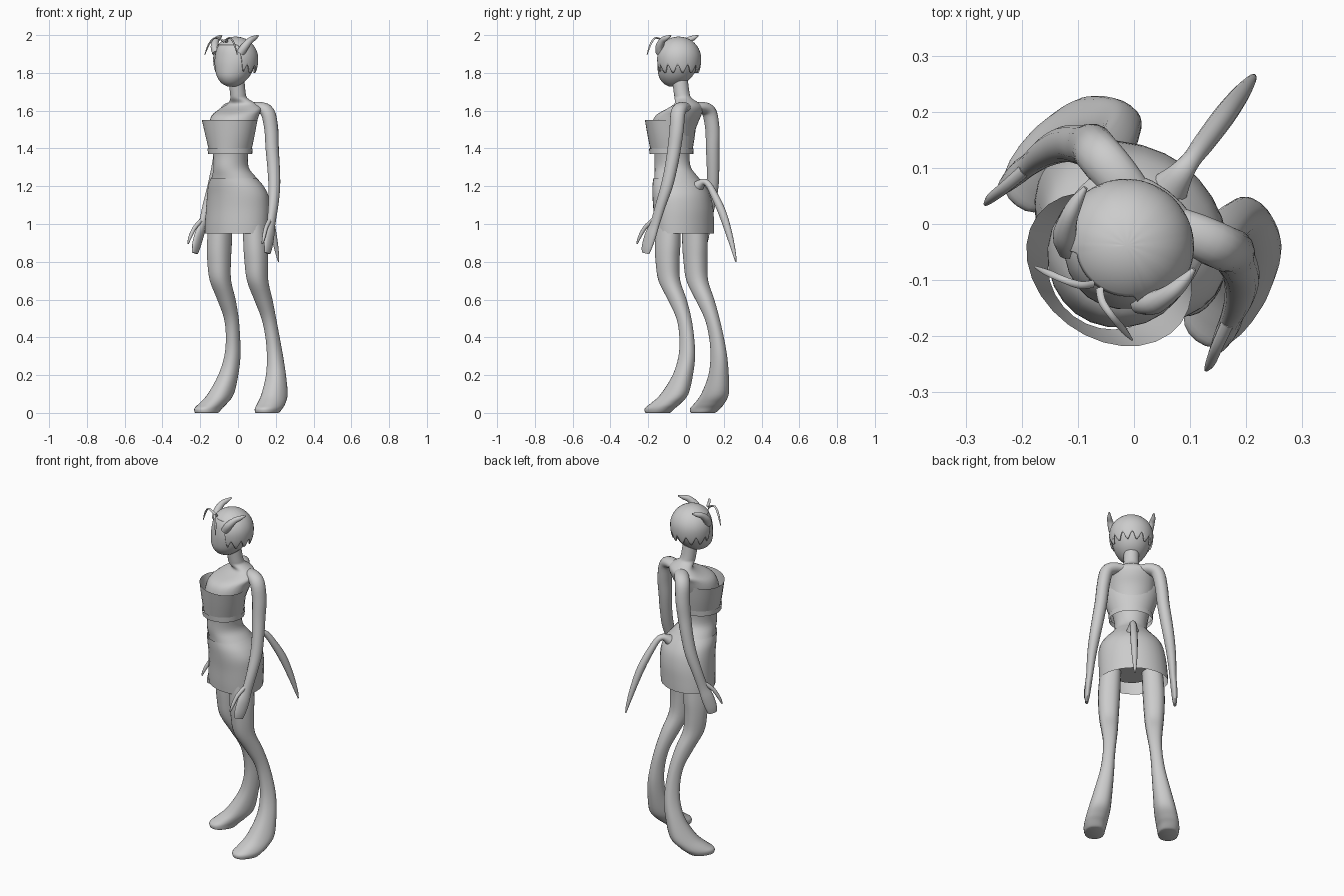
import bpy, bmesh, math
from mathutils import Vector

# Figure is built facing -y, then every part is turned to the model's stance
TURN = math.radians(-36.9)
SHIFT = (0.0104, -0.0078, 0)

grey = bpy.data.materials.new("plain grey")
grey.diffuse_color = (0.6, 0.6, 0.6, 1)


def make(name, verts, faces, mirror=False):
    me = bpy.data.meshes.new(name)
    me.from_pydata(verts, [], faces)
    bm = bmesh.new()
    bm.from_mesh(me)
    bmesh.ops.remove_doubles(bm, verts=bm.verts, dist=1e-5)
    bmesh.ops.recalc_face_normals(bm, faces=bm.faces)
    bm.to_mesh(me)
    bm.free()
    me.materials.append(grey)
    ob = bpy.data.objects.new(name, me)
    bpy.context.collection.objects.link(ob)
    if mirror:
        ob.modifiers.new("Mirror", 'MIRROR')
    ob.rotation_euler = (0, 0, TURN)
    ob.location = SHIFT
    bpy.context.view_layer.objects.active = ob
    bpy.ops.object.select_all(action='DESELECT')
    ob.select_set(True)
    bpy.ops.object.shade_smooth_by_angle(angle=math.radians(50))
    return ob


def smooth(keys, sub):
    """Catmull-Rom interpolation of key tuples."""
    out = []
    n = len(keys)
    for i in range(n - 1):
        p = [keys[max(0, min(n - 1, i + k))] for k in (-1, 0, 1, 2)]
        for s in range(sub):
            t = s / sub
            out.append([0.5 * (2 * b + (c - a) * t + (2 * a - 5 * b + 4 * c - d) * t * t
                               + (3 * b - a - 3 * c + d) * t ** 3)
                        for a, b, c, d in zip(*p)])
    out.append(list(keys[-1]))
    return out


def loft(name, keys, ref=None, sides=24, sub=4, caps=True, mirror=False, power=1.0):
    """Skin rings (x, y, z, a, b); flat rings, or swept rings when ref is given."""
    rings = smooth(keys, sub)
    verts, faces = [], []
    for i, (x, y, z, a, b) in enumerate(rings):
        ax, ay = Vector((1, 0, 0)), Vector((0, 1, 0))
        if ref:
            t = (Vector(rings[min(i + 1, len(rings) - 1)][:3]) - Vector(rings[max(i - 1, 0)][:3])).normalized()
            r = Vector(ref)
            ax = (r - t * r.dot(t)).normalized()
            ay = t.cross(ax)
        for k in range(sides):
            c, s = math.cos(2 * math.pi * k / sides), math.sin(2 * math.pi * k / sides)
            c, s = (math.copysign(abs(w) ** power, w) for w in (c, s))
            verts.append(Vector((x, y, z)) + ax * (a * c) + ay * (b * s))
    for i in range(len(rings) - 1):
        for k in range(sides):
            j, m = i * sides, (k + 1) % sides
            faces.append((j + k, j + m, j + sides + m, j + sides + k))
    if caps:
        faces.append(tuple(range(sides)))
        faces.append(tuple(range((len(rings) - 1) * sides, len(rings) * sides)))
    return make(name, verts, faces, mirror)


# Torso and neck: (y, z, half width, half depth)
loft("torso", [(0, y, z, a, b) for y, z, a, b in [
    (-.02, 1.0, .11, .10), (-.018, 1.1, .165, .13), (-.035, 1.2, .148, .127),
    (-.055, 1.25, .118, .114), (-.078, 1.3, .09, .1), (-.083, 1.37, .093, .095),
    (-.082, 1.45, .112, .108), (-.068, 1.52, .128, .116), (-.04, 1.575, .13, .115),
    (.008, 1.612, .125, .076), (.018, 1.637, .085, .056), (-.008, 1.665, .047, .046),
    (-.018, 1.69, .042, .042), (-.03, 1.76, .042, .042)]])

# Head with a narrow chin
loft("head", [(0, y, z, a, b) for y, z, a, b in [
    (-.07, 1.727, .02, .025), (-.07, 1.745, .053, .058), (-.06, 1.78, .084, .09),
    (-.047, 1.83, .104, .107), (-.04, 1.88, .11, .11), (-.04, 1.93, .098, .098),
    (-.04, 1.965, .068, .07), (-.04, 1.982, .02, .02)]])

# Strapless top with a flared open rim, and its lower band
loft("strapless_top", [(0, y, z, a, b) for y, z, a, b in [
    (-.086, 1.39, .114, .11), (-.088, 1.47, .138, .118), (-.091, 1.55, .16, .123)]],
    caps=False, sides=28)
loft("top_band", [(0, -.087, 1.37, .119, .114), (0, -.087, 1.4, .121, .117)], caps=False, sub=1, sides=28)

# Short open skirt, wide at the hips
loft("skirt", [(x, y, z, a, b) for x, y, z, a, b in [
    (0, -.054, 1.24, .13, .122), (0, -.036, 1.2, .158, .136), (0, -.02, 1.15, .176, .146),
    (-.005, -.012, 1.08, .184, .149), (-.01, -.012, 1.0, .187, .148), (-.013, -.012, .95, .187, .146)]],
    caps=False, sides=28, power=1.06)

# Legs bent back at the knee and running into the feet
loft("leg", [
    (.11, -.02, 1.06, .056, .064), (.12, -.021, .9, .06, .067), (.123, -.02, .8, .058, .062),
    (.123, -.008, .7, .052, .057), (.122, .043, .6, .044, .05), (.124, .089, .5, .036, .039),
    (.131, .113, .4, .034, .039), (.141, .121, .3, .039, .044), (.158, .107, .2, .049, .053),
    (.178, .068, .1, .06, .075), (.193, .02, .05, .062, .083), (.2, -.012, .025, .06, .085),
    (.2, -.025, .005, .055, .073), (.2, -.028, 0, .05, .065)], mirror=True, power=.85)

# Arms ending in flat mitten hands
loft("arm", [(x, y, z, b, a) for x, y, z, a, b in [
    (.03, .035, 1.615, .024, .035), (.09, .05, 1.617, .03, .04), (.138, .061, 1.59, .036, .041),
    (.158, .066, 1.5, .035, .04), (.169, .059, 1.4, .034, .037), (.185, .05, 1.3, .033, .034),
    (.202, .034, 1.2, .03, .033), (.217, .005, 1.1, .025, .029), (.226, -.027, 1.0, .019, .028),
    (.233, -.05, .94, .018, .035), (.238, -.07, .88, .014, .033), (.24, -.078, .845, .008, .024)]],
    ref=(0, 1, 0), mirror=True, sides=16)
loft("thumb", [(.226, -.04, 1.02, .012, .012), (.236, -.085, .98, .011, .011),
               (.244, -.115, .93, .009, .009), (.246, -.13, .895, .004, .004)],
     ref=(1, 0, 0), mirror=True, sides=10)

# Tail with a flared root
loft("tail", [(0, .09, 1.2, .035, .03), (0, .125, 1.222, .022, .018), (0, .155, 1.212, .017, .017),
              (0, .19, 1.165, .019, .019), (0, .25, 1.06, .02, .022), (0, .298, .94, .016, .017),
              (0, .33, .84, .009, .009), (0, .34, .8, .003, .003)],
     ref=(1, 0, 0), sides=14)

# Curved horns sweeping back and up
loft("horn", [(.08, -.1, 1.905, .022, .026), (.1, -.09, 1.94, .021, .022),
              (.113, -.06, 1.972, .016, .017), (.119, -.03, 1.985, .012, .013),
              (.121, 0, 1.997, .004, .004)], ref=(1, 0, 0), mirror=True, sides=14)

# Thin drooping antennae
loft("antenna", [(.008, -.13, 1.965, .008, .006), (.025, -.145, 1.98, .007, .005),
                 (.055, -.155, 1.983, .006, .004), (.085, -.162, 1.95, .006, .004),
                 (.108, -.167, 1.895, .002, .002)], ref=(0, 1, 0), mirror=True, sides=8)

# Hair cap with an open face and a ragged hem
N, R = 144, 14
verts, faces = [], []
for k in range(N):
    th = 2 * math.pi * k / N                      # 0 is the front
    off = min(th, 2 * math.pi - th)
    w = max(0.0, min(1.0, (off - 0.75) / 0.3))
    w = w * w * (3 - 2 * w)
    hem = 119 + 12 * math.cos(off * 13)
    lim = math.radians(50 * (1 - w) + hem * w)
    for i in range(R + 1):
        ph = lim * i / R
        s = math.sin(ph) if ph < math.pi / 2 else math.sin(ph) ** 0.45
        verts.append((.12 * s * math.sin(th), -.038 - .118 * s * math.cos(th), 1.875 + .117 * math.cos(ph)))
for k in range(N):
    a, b = k * (R + 1), ((k + 1) % N) * (R + 1)
    faces += [(a + i, a + i + 1, b + i + 1, b + i) for i in range(R)]
hair = make("hair", verts, faces)
mod = hair.modifiers.new("Thickness", 'SOLIDIFY')
mod.thickness = 0.008
